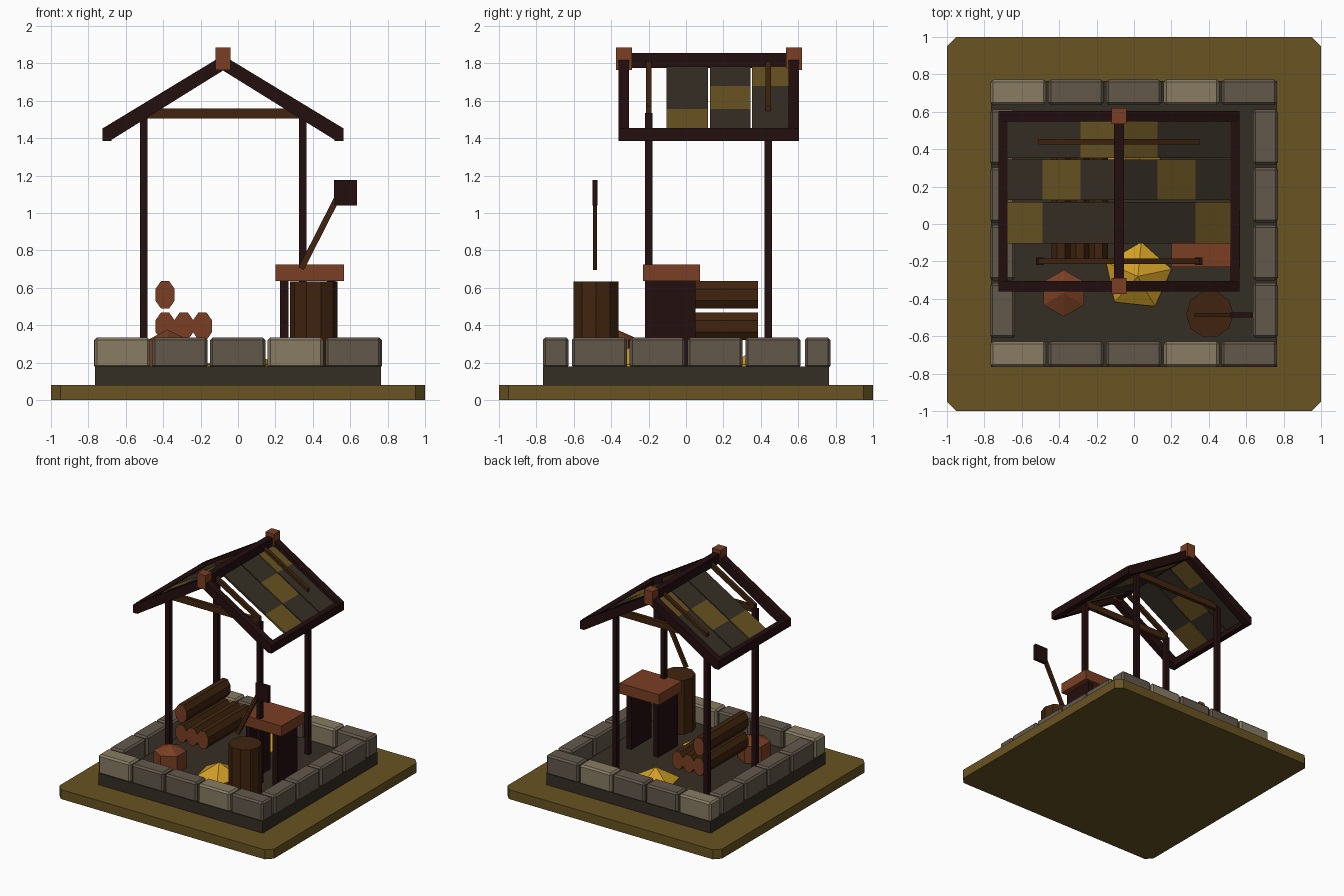
import bpy, bmesh, math
from mathutils import Vector

if "Cube" in bpy.data.objects:
    bpy.data.objects.remove(bpy.data.objects["Cube"])


def material(name, r, g, b):
    m = bpy.data.materials.new(name)
    lin = [((c / 255 + 0.055) / 1.055) ** 2.4 if c > 10 else c / 255 / 12.92 for c in (r, g, b)]
    m.diffuse_color = (*lin, 1)
    m.use_nodes = True
    m.node_tree.nodes["Principled BSDF"].inputs["Base Color"].default_value = m.diffuse_color
    return m


OLIVE = material("olive", 104, 83, 34)
SLATE = material("dark slate", 53, 46, 36)
PALE = material("pale stone", 136, 124, 100)
STONE = material("grey stone", 99, 88, 75)
DARK = material("dark timber", 36, 14, 15)
BROWN = material("brown wood", 64, 36, 14)
RUST = material("rust wood", 122, 63, 35)
GOLD = material("gold", 208, 158, 38)


def finish(name, bm, *mats):
    bmesh.ops.recalc_face_normals(bm, faces=bm.faces)
    me = bpy.data.meshes.new(name)
    bm.to_mesh(me)
    bm.free()
    for m in mats:
        me.materials.append(m)
    ob = bpy.data.objects.new(name, me)
    bpy.context.collection.objects.link(ob)
    return ob


def extrude(name, pts, axis, lo, hi, *mats):
    """Extrude a 2D outline along an axis (y: outline is x,z; z: outline is x,y)."""
    bm = bmesh.new()
    put = {"y": lambda p, h: (p[0], h, p[1]), "z": lambda p, h: (p[0], p[1], h)}[axis]
    a = [bm.verts.new(put(p, lo)) for p in pts]
    b = [bm.verts.new(put(p, hi)) for p in pts]
    bm.faces.new(a)
    bm.faces.new(b)
    n = len(pts)
    for i in range(n):
        bm.faces.new((a[i], a[(i + 1) % n], b[(i + 1) % n], b[i]))
    return finish(name, bm, *mats)


def box(name, x, y, z, mat, bevel=0):
    ob = extrude(name, [(x[0], y[0]), (x[1], y[0]), (x[1], y[1]), (x[0], y[1])], "z", z[0], z[1], mat)
    if bevel:
        mod = ob.modifiers.new("bevel", "BEVEL")
        mod.width = bevel
        mod.segments = 1
    return ob


def ring(n, cx, cy, rx, ry, turn=0.0):
    return [(cx + rx * math.cos(turn + math.tau * i / n), cy + ry * math.sin(turn + math.tau * i / n))
            for i in range(n)]


def peaked(name, outline, apex, z0, z1, mat):
    """Low solid with upright sides from z0 to z1 and a faceted point on top."""
    bm = bmesh.new()
    a = [bm.verts.new((*p, z0)) for p in outline]
    b = [bm.verts.new((*p, z1)) for p in outline]
    tip = bm.verts.new(apex)
    bm.faces.new(a)
    n = len(a)
    for i in range(n):
        j = (i + 1) % n
        bm.faces.new((a[i], a[j], b[j], b[i]))
        bm.faces.new((b[i], b[j], tip))
    return finish(name, bm, mat)


# ground slab with clipped corners, and the dark floor
c = 0.95
extrude("ground_slab", [(-c, -1), (c, -1), (1, -c), (1, c), (c, 1), (-c, 1), (-1, c), (-1, -c)],
        "z", 0, 0.08, OLIVE)
box("floor", (-0.765, 0.765), (-0.765, 0.765), (0.08, 0.18), SLATE)

# stone border: five along front and back, four along each side
for i in range(5):
    x = -0.768 + 0.309 * i
    mat = PALE if i in (0, 3) else STONE
    box(f"front_stone_{i}", (x, x + 0.297), (-0.765, -0.627), (0.17, 0.335), mat, 0.014)
    box(f"back_stone_{i}", (x, x + 0.297), (0.635, 0.772), (0.17, 0.335), mat, 0.014)
for i in range(4):
    y = -0.61 + 0.309 * i
    box(f"left_stone_{i}", (-0.77, -0.635), (y, y + 0.295), (0.17, 0.335), STONE, 0.014)
    box(f"right_stone_{i}", (0.635, 0.77), (y, y + 0.295), (0.17, 0.335), STONE, 0.014)

# posts, tie beams and inner rafters
RX = -0.08  # ridge position
for k, y in enumerate((-0.2, 0.44)):
    for j, x in enumerate((-0.505, 0.345)):
        box(f"post_{k}_{j}", (x - 0.02, x + 0.02), (y - 0.02, y + 0.02), (0.18, 1.535), DARK)
    box(f"tie_beam_{k}", (-0.505, 0.345), (y - 0.015, y + 0.015), (1.505, 1.56), BROWN)
    for s in (-1, 1):
        pts = [(RX, 1.825), (RX + s * 0.43, 1.573), (RX + s * 0.43, 1.533), (RX, 1.785)]
        extrude(f"inner_rafter_{k}_{'right' if s > 0 else 'left'}", pts, "y", y - 0.015, y + 0.015, BROWN)

# roof frame: gable boards, eave beams, ridge beam and ridge end blocks
for s, side in ((-1, "left"), (1, "right")):
    board = [(0, 1.843), (0.645, 1.452), (0.645, 1.385), (0.607, 1.385), (0, 1.762)]
    for end, y in (("front", -0.332), ("back", 0.577)):
        extrude(f"{end}_{side}_gable_board", [(RX + s * d, z) for d, z in board],
                "y", y - 0.028, y + 0.028, DARK)
    xs = sorted((RX + s * 0.597, RX + s * 0.645))
    box(f"{side}_eave_beam", xs, (-0.33, 0.577), (1.386, 1.455), DARK)
box("ridge_beam", (RX - 0.027, RX + 0.027), (-0.34, 0.585), (1.775, 1.855), DARK)
for end, y in (("front", -0.332), ("back", 0.577)):
    box(f"{end}_ridge_block", (RX - 0.04, RX + 0.04), (y - 0.042, y + 0.042), (1.765, 1.885), RUST)

# roof tiles: three rows per slope, olive ones stepping along a diagonal
steps = (0, 0.205, 0.41, 0.61)
for s, side in ((-1, "left"), (1, "right")):
    for r, (y0, y1) in enumerate(((-0.103, 0.118), (0.127, 0.344), (0.353, 0.552))):
        for q in range(3):
            d0, d1 = steps[q], steps[q + 1]
            top0, top1 = 1.80 - 0.592 * d0, 1.80 - 0.592 * d1
            pts = [(RX + s * d0, top0), (RX + s * d1, top1),
                   (RX + s * d1, top1 - 0.02), (RX + s * d0, top0 - 0.02)]
            extrude(f"{side}_tile_{r}_{q}", pts, "y", y0, y1, OLIVE if q + r == 2 else SLATE)

# log stack, rust-coloured cut ends
for i, (x, z) in enumerate(((-0.39, 0.395), (-0.29, 0.395), (-0.19, 0.395), (-0.39, 0.563))):
    log = extrude(f"log_{i}", ring(8, x, z, 0.056, 0.08, math.pi / 8), "y", -0.2, 0.385, BROWN, RUST)
    for f in log.data.polygons:
        f.material_index = 1 if abs(f.normal.y) > 0.9 else 0

# workbench
box("bench_top", (0.2, 0.567), (-0.23, 0.075), (0.637, 0.725), RUST)
for i, x in enumerate((0.225, 0.475)):
    box(f"bench_leg_{i}", (x, x + 0.045), (-0.218, 0.05), (0.18, 0.64), DARK)

# chopping stump and axe
extrude("stump", ring(10, 0.405, -0.482, 0.127, 0.127), "z", 0.18, 0.635, BROWN)
a, b = Vector((0.338, 0.703)), Vector((0.54, 1.10))
d = (b - a).normalized()
n = Vector((-d.y, d.x)) * 0.016
extrude("axe_handle", [a + n, a - n, b - n, b + n], "y", -0.498, -0.476, BROWN)
box("axe_head", (0.513, 0.635), (-0.501, -0.473), (1.04, 1.178), DARK)

# hexagonal block with a shallow point
peaked("hex_block", ring(6, -0.375, -0.37, 0.125, 0.125, math.pi / 6), (-0.375, -0.37, 0.377), 0.18, 0.322, RUST)

# golden heaps, front and back
for name, cx, cy in (("front_heap", 0.02, -0.28), ("back_heap", 0.0, 0.4)):
    outline = []
    for i in range(10):
        t = math.radians(12 + 36 * i)
        r = 0.15 if i % 2 else 0.185
        outline.append((cx + r * math.cos(t), cy + r * math.sin(t)))
    peaked(name, outline, (cx, cy, 0.295), 0.175, 0.19, GOLD)
